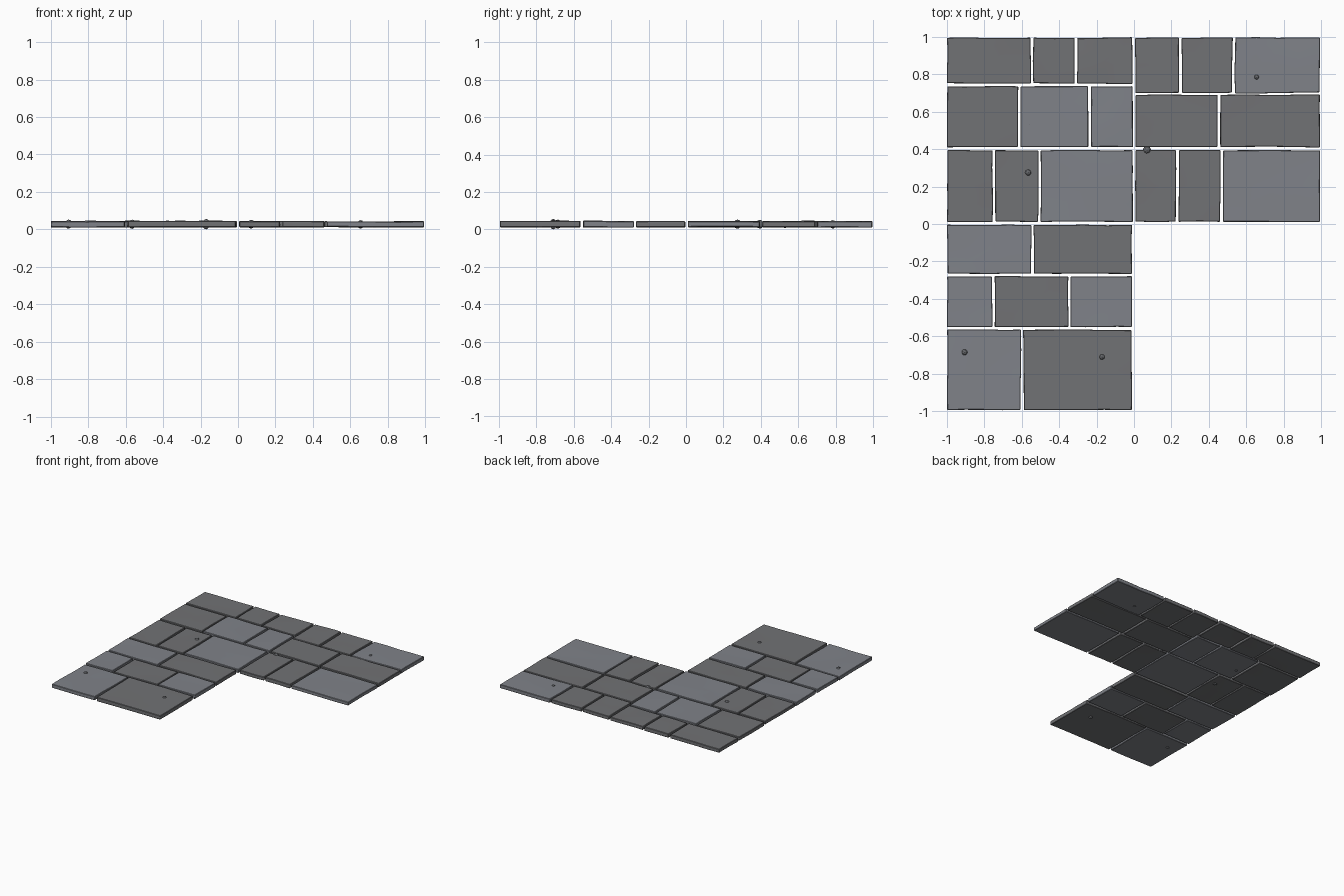
import bpy, bmesh, random
from mathutils import Vector, Matrix, noise

if "Cube" in bpy.data.objects:
    bpy.data.objects.remove(bpy.data.objects["Cube"])

random.seed(4)


def material(name, rgb):
    m = bpy.data.materials.new(name)
    m.diffuse_color = (*rgb, 1)
    m.use_nodes = True
    m.node_tree.nodes["Principled BSDF"].inputs["Base Color"].default_value = m.diffuse_color
    return m


stone_mats = [material("stone_dark", (0.165, 0.168, 0.176)),
              material("stone_light", (0.215, 0.225, 0.25))]
pebble_mat = material("pebble_grey", (0.13, 0.135, 0.145))


def finish(bm, name, mat):
    me = bpy.data.meshes.new(name)
    bmesh.ops.recalc_face_normals(bm, faces=bm.faces)
    bm.to_mesh(me)
    bm.free()
    me.materials.append(mat)
    ob = bpy.data.objects.new(name, me)
    bpy.context.collection.objects.link(ob)
    bpy.context.view_layer.objects.active = ob
    ob.select_set(True)
    return ob


# One hewn slab: thin box, subdivided and slightly warped, with worn edges
def slab(x0, x1, y0, y1, shade):
    bm = bmesh.new()
    bmesh.ops.create_cube(bm, size=1)
    low = 0.012 + random.uniform(-0.002, 0.002)
    top = 0.043 + random.uniform(-0.002, 0.002)
    for v in bm.verts:
        v.co = Vector((x1 if v.co.x > 0 else x0, y1 if v.co.y > 0 else y0,
                       top if v.co.z > 0 else low))
    flat = [e for e in bm.edges if abs(e.verts[0].co.z - e.verts[1].co.z) < 1e-5]
    bmesh.ops.subdivide_edges(bm, edges=flat, cuts=3, use_grid_fill=True)
    seed = Vector((random.random() * 50, random.random() * 50, 0))
    for v in bm.verts:
        n = noise.noise_vector(v.co * 5 + seed)
        v.co += Vector((n.x * 0.005, n.y * 0.005, n.z * 0.003))
        v.co.x = max(-1, min(1, v.co.x))
        v.co.y = max(-1, min(1, v.co.y))
    ob = finish(bm, "paving_slab", stone_mats[shade])
    b = ob.modifiers.new("worn_edge", "BEVEL")
    b.width, b.segments, b.limit_method = 0.003, 1, "ANGLE"
    bpy.ops.object.shade_smooth_by_angle(angle=0.5)
    ob.select_set(False)


# Courses: (y low, y high, x joints, shades) for each of the three paving squares
courses = [
    (0.75, 0.995, [-1, -0.545, -0.31, -0.003], [0, 0, 0]),
    (0.41, 0.735, [-1, -0.613, -0.237, 0.0], [0, 1, 1]),
    (0.012, 0.395, [-1, -0.748, -0.505, 0.0], [0, 0, 1]),
    (0.70, 0.995, [0, 0.248, 0.533, 1], [0, 0, 1]),
    (0.41, 0.69, [0, 0.453, 1], [0, 0]),
    (0.012, 0.395, [0, 0.232, 0.468, 1], [0, 0, 1]),
    (-0.265, -0.005, [-1, -0.542, -0.003], [1, 0]),
    (-0.55, -0.28, [-1, -0.752, -0.345, -0.003], [1, 0, 1]),
    (-0.993, -0.565, [-1, -0.598, -0.005], [1, 0]),
]
for y0, y1, xs, shades in courses:
    for a, b, s in zip(xs, xs[1:], shades):
        slab(a + 0.007 if a > -1 else -0.998, b - 0.007, y0, y1, s)

# Pebbles embedded through the slabs: x, y, radius, low z, high z
pebbles = [(0.655, 0.785, 0.019, 0.004, 0.049), (-0.56, 0.53, 0.013, 0.006, 0.046),
           (-0.565, 0.275, 0.021, 0.003, 0.052), (0.07, 0.395, 0.022, 0.004, 0.051),
           (-0.905, -0.685, 0.02, 0.003, 0.052), (-0.17, -0.71, 0.02, 0.0, 0.056)]
for x, y, r, lo, hi in pebbles:
    bm = bmesh.new()
    bmesh.ops.create_icosphere(bm, subdivisions=2, radius=1)
    for v in bm.verts:
        v.co.xy *= random.uniform(0.92, 1.05)
    bmesh.ops.transform(bm, verts=bm.verts, matrix=Matrix.Translation(
        (x, y, (lo + hi) / 2)) @ Matrix.Diagonal((r, r, (hi - lo) / 2, 1)))
    finish(bm, "pebble", pebble_mat).select_set(False)
